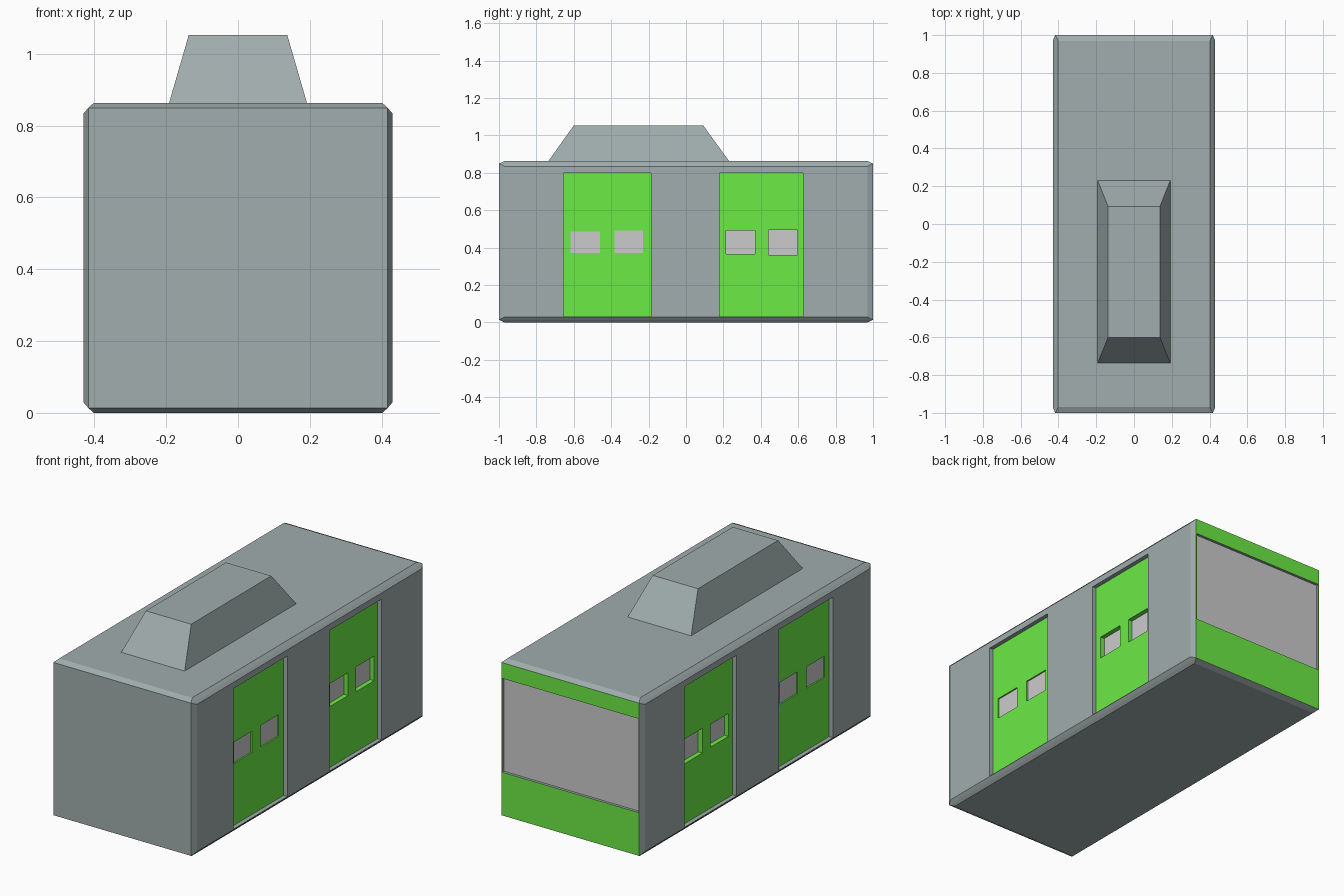
import bpy, bmesh
from itertools import product

if "Cube" in bpy.data.objects:
    bpy.data.objects.remove(bpy.data.objects["Cube"])


def material(name, rgb):
    m = bpy.data.materials.new(name)
    m.diffuse_color = (*rgb, 1)
    m.use_nodes = True
    m.node_tree.nodes["Principled BSDF"].inputs["Base Color"].default_value = m.diffuse_color
    return m


SHELL = material("blue_grey", (0.355, 0.418, 0.418))
GREEN = material("green", (0.15, 0.83, 0.06))
PANE = material("pane_grey", (0.8, 0.8, 0.8))


def finish(name, bm, *mats):
    bmesh.ops.recalc_face_normals(bm, faces=bm.faces)
    me = bpy.data.meshes.new(name)
    bm.to_mesh(me)
    bm.free()
    for m in mats:
        me.materials.append(m)
    ob = bpy.data.objects.new(name, me)
    bpy.context.collection.objects.link(ob)
    return ob


def add_box(bm, x, y, z):
    v = bmesh.ops.create_cube(bm, size=1)["verts"]
    for p in v:
        for i, (lo, hi) in enumerate((x, y, z)):
            p.co[i] = hi if p.co[i] > 0 else lo


def boxes(name, ranges, *mats):
    bm = bmesh.new()
    for r in ranges:
        add_box(bm, *r)
    return finish(name, bm, *mats)


def cut(ob, ranges):
    cutter = boxes("cutter", ranges)
    cutter.hide_render = True
    mod = ob.modifiers.new("cut", "BOOLEAN")
    mod.operation, mod.solver, mod.object = "DIFFERENCE", "EXACT", cutter
    bpy.context.view_layer.objects.active = ob
    bpy.ops.object.modifier_apply(modifier=mod.name)
    bpy.data.objects.remove(cutter)


# Door layout: name, y range, z range, window depth, windows (y range, z range)
DOORS = [
    ("front_door", (-0.655, -0.188), (0.032, 0.80), 0.008,
     [((-0.617, -0.46), (0.37, 0.487)), ((-0.383, -0.23), (0.37, 0.49))]),
    ("rear_door", (0.178, 0.625), (0.032, 0.80), 0.025,
     [((0.215, 0.37), (0.365, 0.49)), ((0.44, 0.595), (0.36, 0.495))]),
]
DOOR_X, FLOOR_X = 0.407, 0.35

# Body: chamfered box, with a green rear face
bm = bmesh.new()
for sx, sy, top in product((-1, 1), (-1, 1), (0, 1)):
    for x, y, dz in ((0.417, 1, 0.014), (0.43, 0.97, 0.029), (0.402, 0.97, 0)):
        bm.verts.new((sx * x, sy * y, 0.863 - dz if top else dz))
bmesh.ops.convex_hull(bm, input=bm.verts)
bmesh.ops.dissolve_limit(bm, angle_limit=0.01, verts=bm.verts, edges=bm.edges)
bm.normal_update()
for f in bm.faces:
    if f.normal.y > 0.99:
        f.material_index = 1
body = finish("body", bm, SHELL, GREEN)

# Door recesses on both sides and the rear window recess
pockets = [((-0.412, 0.412), (0.965, 1.1), (0.25, 0.763))]
for _, y, z, _, _ in DOORS:
    pockets += [((FLOOR_X, 0.6), y, z), ((-0.6, -FLOOR_X), y, z)]
cut(body, pockets)

# Rear window pane
boxes("rear_window", [((-0.412, 0.412), (0.965, 0.985), (0.25, 0.763))], PANE)

# Doors with sunken windows, mirrored to the left side
for name, y, z, depth, windows in DOORS:
    door = boxes(name, [((FLOOR_X, DOOR_X), y, z)], GREEN)
    cut(door, [((FLOOR_X - 0.1, 0.5), wy, wz) for wy, wz in windows])
    panes = boxes(name + "_windows",
                  [((FLOOR_X, DOOR_X - depth), wy, wz) for wy, wz in windows], PANE)
    for ob in (door, panes):
        ob.modifiers.new("mirror", "MIRROR").mirror_object = body

# Roof unit: tapered block
bm = bmesh.new()
add_box(bm, (-0.192, 0.192), (-0.735, 0.23), (0.863, 1.053))
for v in bm.verts:
    if v.co.z > 1:
        v.co.x = 0.137 if v.co.x > 0 else -0.137
        v.co.y = 0.092 if v.co.y > 0 else -0.60
finish("roof_unit", bm, SHELL)
